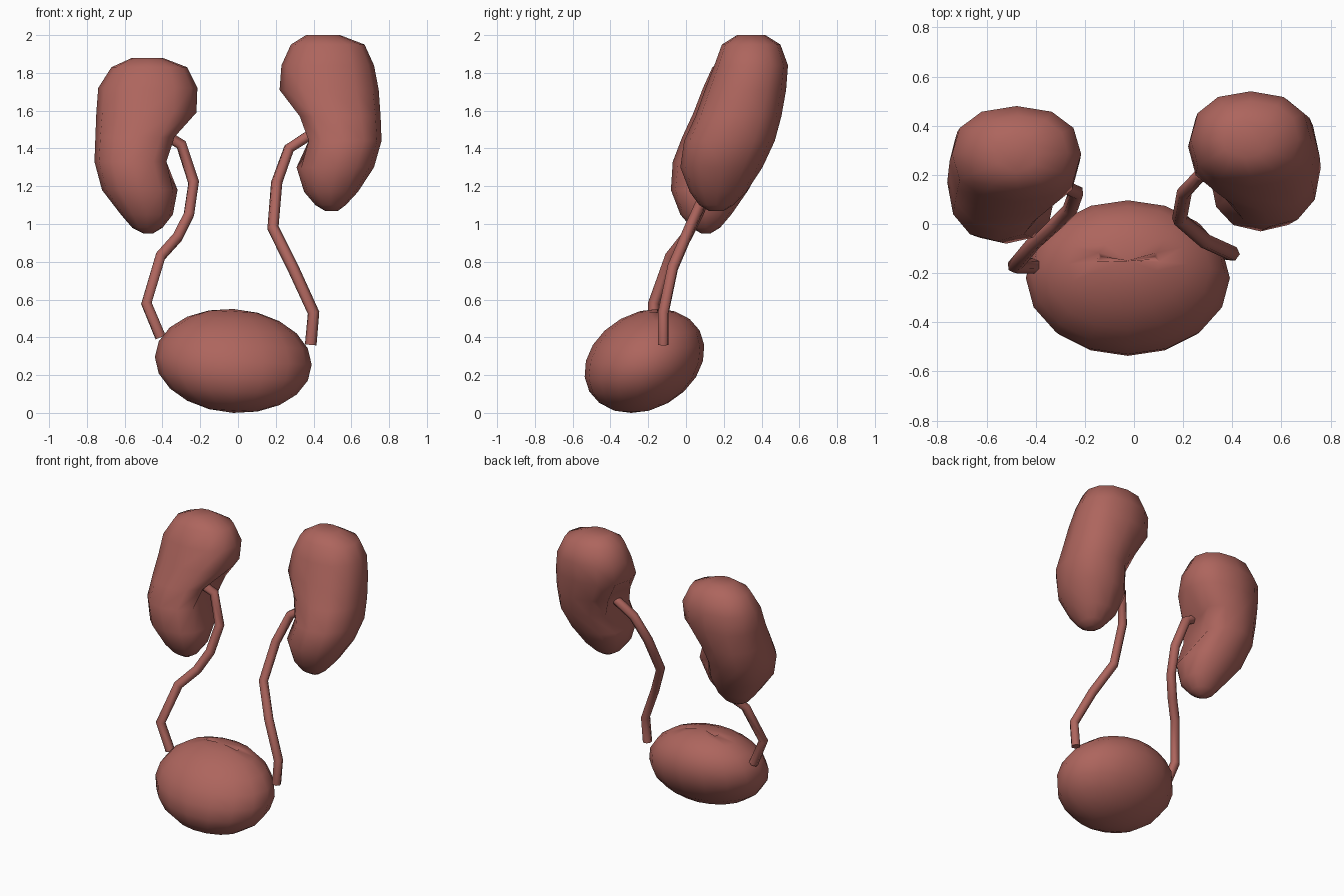
import bpy, bmesh
from math import cos, sin, pi, copysign
from mathutils import Vector

if "Cube" in bpy.data.objects:
    bpy.data.objects.remove(bpy.data.objects["Cube"])

mat = bpy.data.materials.new("tissue")
mat.diffuse_color = (0.42, 0.13, 0.11, 1)
mat.use_nodes = True
mat.node_tree.nodes["Principled BSDF"].inputs["Base Color"].default_value = mat.diffuse_color


def finish(name, bm):
    bmesh.ops.recalc_face_normals(bm, faces=bm.faces[:])
    me = bpy.data.meshes.new(name)
    bm.to_mesh(me)
    bm.free()
    me.materials.append(mat)
    for p in me.polygons:
        p.use_smooth = True
    ob = bpy.data.objects.new(name, me)
    bpy.context.collection.objects.link(ob)
    return ob


def kidney(name, side, sections, n=12):
    """Loft rounded sections: height, inner x, outer x, front y, back y, hilum dent."""
    bm = bmesh.new()
    rings = []
    for z, xi, xo, yf, yb, dent in sections:
        ring = []
        for i in range(n):
            a = 2 * pi * i / n
            c, s = [copysign(abs(v) ** 0.88, v) for v in (cos(a), sin(a))]
            x = (xi + xo) / 2 + c * (xo - xi) / 2
            y = (yf + yb) / 2 + s * (yb - yf) / 2
            if i == n // 2:
                x += dent
            ring.append(bm.verts.new((side * x, y, z)))
        rings.append(ring)
    for a, b in zip(rings, rings[1:]):
        for i in range(n):
            j = (i + 1) % n
            bm.faces.new((a[i], a[j], b[j], b[i]))
    bm.faces.new(rings[0])
    bm.faces.new(rings[-1])
    return finish(name, bm)


def ureter(name, points):
    cu = bpy.data.curves.new(name, 'CURVE')
    cu.dimensions = '3D'
    cu.bevel_depth = 0.031
    cu.bevel_resolution = 1
    cu.use_fill_caps = True
    sp = cu.splines.new('POLY')
    sp.points.add(len(points) - 1)
    for p, co in zip(sp.points, points):
        p.co = (*co, 1)
    sp.use_smooth = True
    cu.materials.append(mat)
    ob = bpy.data.objects.new(name, cu)
    bpy.context.collection.objects.link(ob)
    bpy.ops.object.select_all(action='DESELECT')
    ob.select_set(True)
    bpy.context.view_layer.objects.active = ob
    bpy.ops.object.convert(target='MESH')


# Kidneys
kidney("right_side_kidney", 1, [
    (2.00, .36, .54, .27, .42, 0),
    (1.95, .28, .67, .19, .50, 0),
    (1.84, .23, .72, .15, .54, 0),
    (1.71, .22, .745, .10, .53, 0),
    (1.57, .30, .755, .05, .505, .06),
    (1.44, .35, .76, -.01, .47, .07),
    (1.30, .31, .72, -.03, .405, 0),
    (1.17, .35, .635, .02, .32, 0),
    (1.10, .41, .57, .07, .25, 0),
    (1.07, .46, .53, .12, .20, 0)])
kidney("left_side_kidney", -1, [
    (1.88, .40, .56, .21, .36, 0),
    (1.83, .27, .67, .14, .44, 0),
    (1.72, .215, .74, .09, .48, 0),
    (1.59, .22, .75, .04, .475, 0),
    (1.46, .31, .755, -.02, .45, .07),
    (1.33, .355, .76, -.07, .41, .05),
    (1.18, .32, .72, -.08, .33, 0),
    (1.05, .345, .62, -.03, .24, 0),
    (0.98, .40, .56, .03, .18, 0),
    (0.95, .45, .50, .08, .13, 0)])

# Ureters
ureter("right_side_ureter", [
    (.41, .21, 1.49), (.27, .20, 1.40), (.205, .13, 1.22), (.185, .02, .98),
    (.29, -.07, .77), (.40, -.12, .53), (.385, -.12, .36)])
ureter("left_side_ureter", [
    (-.40, .13, 1.48), (-.30, .16, 1.42), (-.235, .13, 1.22), (-.26, .06, 1.05),
    (-.32, 0, .93), (-.41, -.08, .83), (-.485, -.17, .58), (-.41, -.17, .40)])

# Bladder: sheared ellipsoid with two small pits on top
bm = bmesh.new()
bmesh.ops.create_uvsphere(bm, u_segments=16, v_segments=10, radius=1)
for v in bm.verts:
    x, y, z = v.co
    v.co = (-.025 + .415 * x, -.22 + .31 * y + .07 * z, .275 + .275 * z - .02 * x)
bm.normal_update()
for px, py in ((.10, -.14), (-.13, -.13)):
    target = Vector((px, py, .53))
    face = min(bm.faces, key=lambda f: (f.calc_center_median() - target).length)
    bmesh.ops.inset_individual(bm, faces=[face], thickness=.018)
    for v in face.verts:
        v.co.z -= .035
finish("bladder", bm)
